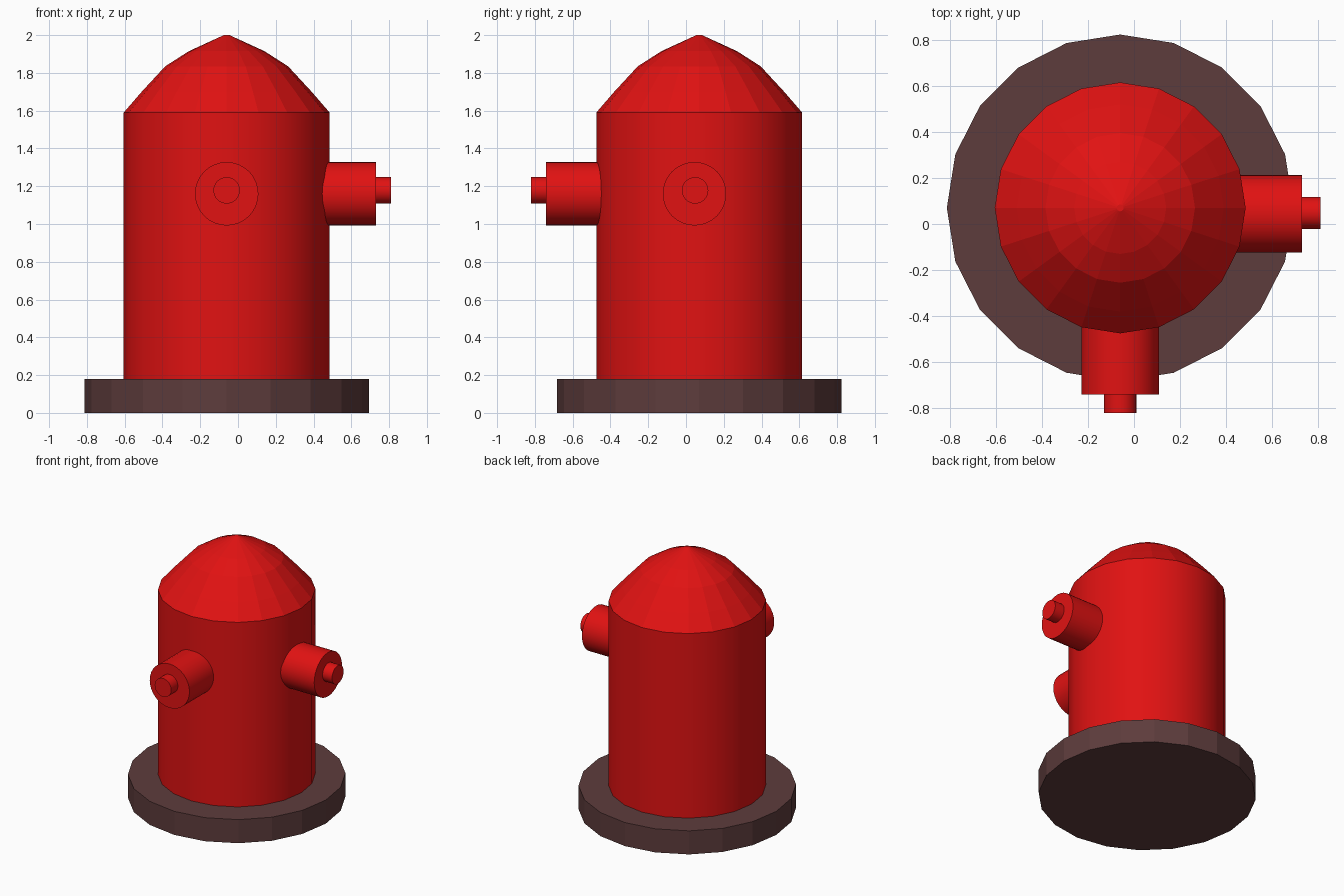
import bpy, bmesh, math
from mathutils import Matrix, Vector

if "Cube" in bpy.data.objects:
    bpy.data.objects.remove(bpy.data.objects["Cube"])

CX, CY = -0.06, 0.07  # axis of the barrel


def material(name, rgb):
    m = bpy.data.materials.new(name)
    m.diffuse_color = (*rgb, 1)
    m.use_nodes = True
    m.node_tree.nodes["Principled BSDF"].inputs["Base Color"].default_value = m.diffuse_color
    return m


RED = material("red_paint", (0.75, 0.006, 0.006))
DARK = material("dark_base", (0.11, 0.045, 0.045))


def lathe(name, profile, sides, mat, matrix, smooth=True, caps=(True, True)):
    """Revolve (radius, height) points about local z, then place with matrix."""
    bm = bmesh.new()
    rings = []
    for r, h in profile:
        rings.append([bm.verts.new((r * math.cos(2 * math.pi * i / sides),
                                    r * math.sin(2 * math.pi * i / sides), h))
                      for i in range(sides)])
    for a, b in zip(rings, rings[1:]):
        for i in range(sides):
            j = (i + 1) % sides
            bm.faces.new((a[i], a[j], b[j], b[i]))
    if caps[0]:
        bm.faces.new(rings[0][::-1])
    if caps[1]:
        bm.faces.new(rings[-1])
    bm.transform(matrix)
    me = bpy.data.meshes.new(name)
    bm.to_mesh(me)
    bm.free()
    me.materials.append(mat)
    ob = bpy.data.objects.new(name, me)
    bpy.context.collection.objects.link(ob)
    if smooth:
        bpy.ops.object.select_all(action='DESELECT')
        ob.select_set(True)
        bpy.context.view_layer.objects.active = ob
        bpy.ops.object.shade_smooth_by_angle(angle=math.radians(30))
    return ob


axis = Matrix.Translation((CX, CY, 0))

# Base flange, barrel and faceted bonnet
lathe("base", [(0.753, 0), (0.753, 0.18)], 20, DARK, axis, smooth=False)
lathe("barrel", [(0.545, 0.18), (0.545, 1.59)], 20, RED, axis, caps=(False, False))
lathe("bonnet", [(0.545, 1.59), (0.45, 1.70), (0.325, 1.835), (0.2, 1.915), (0.015, 2.0)],
      20, RED, axis, smooth=False, caps=(False, True))


# Outlets: a wide nozzle with a small, slightly raised nut on its end
def outlet(prefix, origin, direction, start, mid, end, nut_shift):
    rot = Vector(direction).to_track_quat('Z', 'Y').to_matrix().to_4x4()
    place = Matrix.Translation(origin) @ rot
    lathe(prefix + "_nozzle", [(0.168, start), (0.168, mid)], 32, RED, place)
    place = Matrix.Translation(Vector(origin) + Vector(nut_shift)) @ rot
    lathe(prefix + "_nut", [(0.07, mid - 0.01), (0.07, end)], 32, RED, place)


outlet("front", (CX, 0, 1.16), (0, -1, 0), 0.38, 0.74, 0.82, (0, 0, 0.018))
outlet("side", (0, 0.045, 1.16), (1, 0, 0), 0.40, 0.73, 0.81, (0, 0.003, 0.018))
